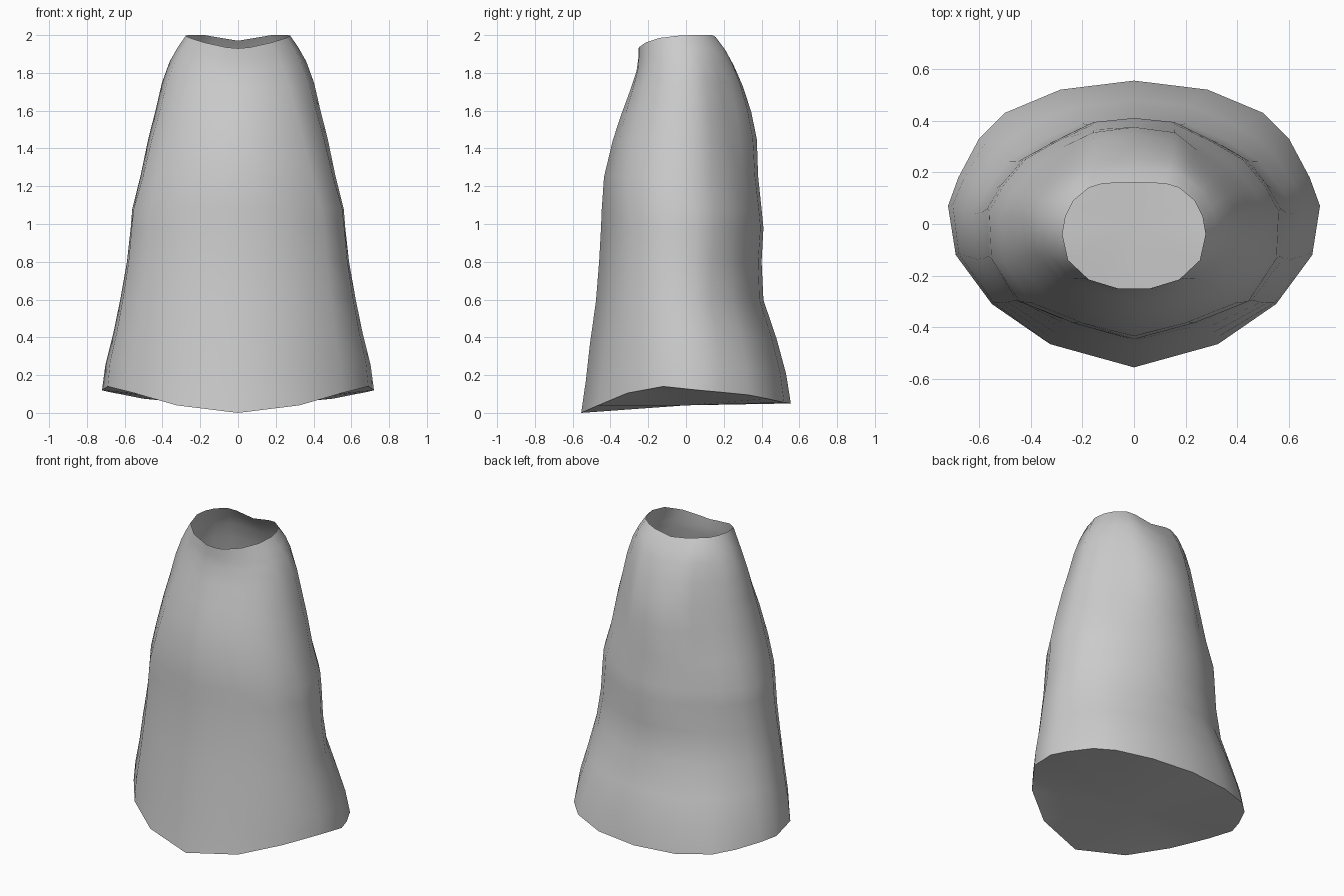
import bpy, bmesh

if "Cube" in bpy.data.objects:
    bpy.data.objects.remove(bpy.data.objects["Cube"])

grey = bpy.data.materials.new("plain grey")
grey.diffuse_color = (0.6, 0.6, 0.6, 1)
grey.use_nodes = True
grey.node_tree.nodes["Principled BSDF"].inputs["Base Color"].default_value = grey.diffuse_color

# Half outlines (x, y, z) from back centre round the right side to front centre
HEM = [(0, .555, .05), (.285, .52, .055), (.5, .43, .075), (.6, .33, .095), (.68, .18, .11),
       (.72, .07, .12), (.69, -.12, .14), (.55, -.31, .105), (.325, -.465, .04), (0, -.555, 0)]
WAIST = [(0, .415), (.155, .4), (.3, .33), (.425, .262), (.515, .16),
         (.572, .065), (.567, -.12), (.46, -.29), (.25, -.375), (0, -.445)]
NECK = [(0, .16, 1.97), (.12, .157, 1.99), (.175, .14, 2), (.235, .09, 2), (.265, .03, 2),
        (.277, -.04, 1.997), (.255, -.14, 1.985), (.175, -.215, 1.96), (.06, -.25, 1.935), (0, -.25, 1.93)]

# Levels: height, half width, front y, back y, pinch of the back corners
LEVELS = [(.22, .702, -.53, .53, 0), (.4, .66, -.508, .48, 0), (.6, .622, -.477, .41, 0),
          (.8, .588, -.46, .4, 0), (.98, .568, -.45, .41, 0), (1.08, .56, -.446, .4, 0),
          (1.25, .517, -.434, .382, .04), (1.45, .475, -.387, .375, .1), (1.6, .436, -.342, .345, .11),
          (1.74, .403, -.295, .3, .1), (1.85, .362, -.262, .253, .07), (1.92, .322, -.253, .212, .03)]
CORNER = {1: .3, 2: 1, 3: 1, 4: .5}


def unit(outline):
    """Scale an outline to half width 1 and depth 0 (front) to 1 (back)."""
    w = max(p[0] for p in outline)
    f, b = outline[-1][1], outline[0][1]
    return [(p[0] / w, (p[1] - f) / (b - f)) for p in outline]


def full(half):
    """Mirror a half outline into a closed ring."""
    return half + [(-x, y, z) for x, y, z in half[-2:0:-1]]


def level_ring(z, w, f, b, pinch):
    """Blend hem, waist and neck shapes at one height."""
    lo, hi, k = (HEM, WAIST, z) if z < 1 else (WAIST, NECK, z - 1)
    half = []
    for i, (p, q) in enumerate(zip(unit(lo), unit(hi))):
        u = p[0] * (1 - k) + q[0] * k
        v = p[1] * (1 - k) + q[1] * k
        s = 1 - pinch * CORNER.get(i, 0)
        # rings near the ends follow the wavy rims
        dz = (HEM[i][2] - .07) * max(0, 1 - z / .7) + (NECK[i][2] - 1.985) * max(0, (z - 1.4) / .6)
        half.append((u * w * s, (f + v * (b - f)) * s, z + dz))
    return full(half)


def finish(bm, name):
    bmesh.ops.recalc_face_normals(bm, faces=bm.faces)
    mesh = bpy.data.meshes.new(name)
    bm.to_mesh(mesh)
    bm.free()
    mesh.materials.append(grey)
    obj = bpy.data.objects.new(name, mesh)
    bpy.context.collection.objects.link(obj)
    for p in mesh.polygons:
        p.use_smooth = True
    return obj


# Draped garment body, open at the neck
bm = bmesh.new()
rings = [full(HEM)] + [level_ring(*lv) for lv in LEVELS] + [full(NECK)]
rows = [[bm.verts.new(p) for p in ring] for ring in rings]
n = len(rows[0])
for a, b in zip(rows, rows[1:]):
    for i in range(n):
        j = (i + 1) % n
        bm.faces.new((a[i], a[j], b[j], b[i]))
finish(bm, "garment_body")

# Closed underside, fanned from the middle
bm = bmesh.new()
rim = [bm.verts.new(p) for p in full(HEM)]
mid = bm.verts.new((0, 0, .04))
for i in range(n):
    bm.faces.new((rim[(i + 1) % n], rim[i], mid))
base = finish(bm, "garment_underside")
if base.data.polygons[0].normal.z > 0:
    base.data.flip_normals()
